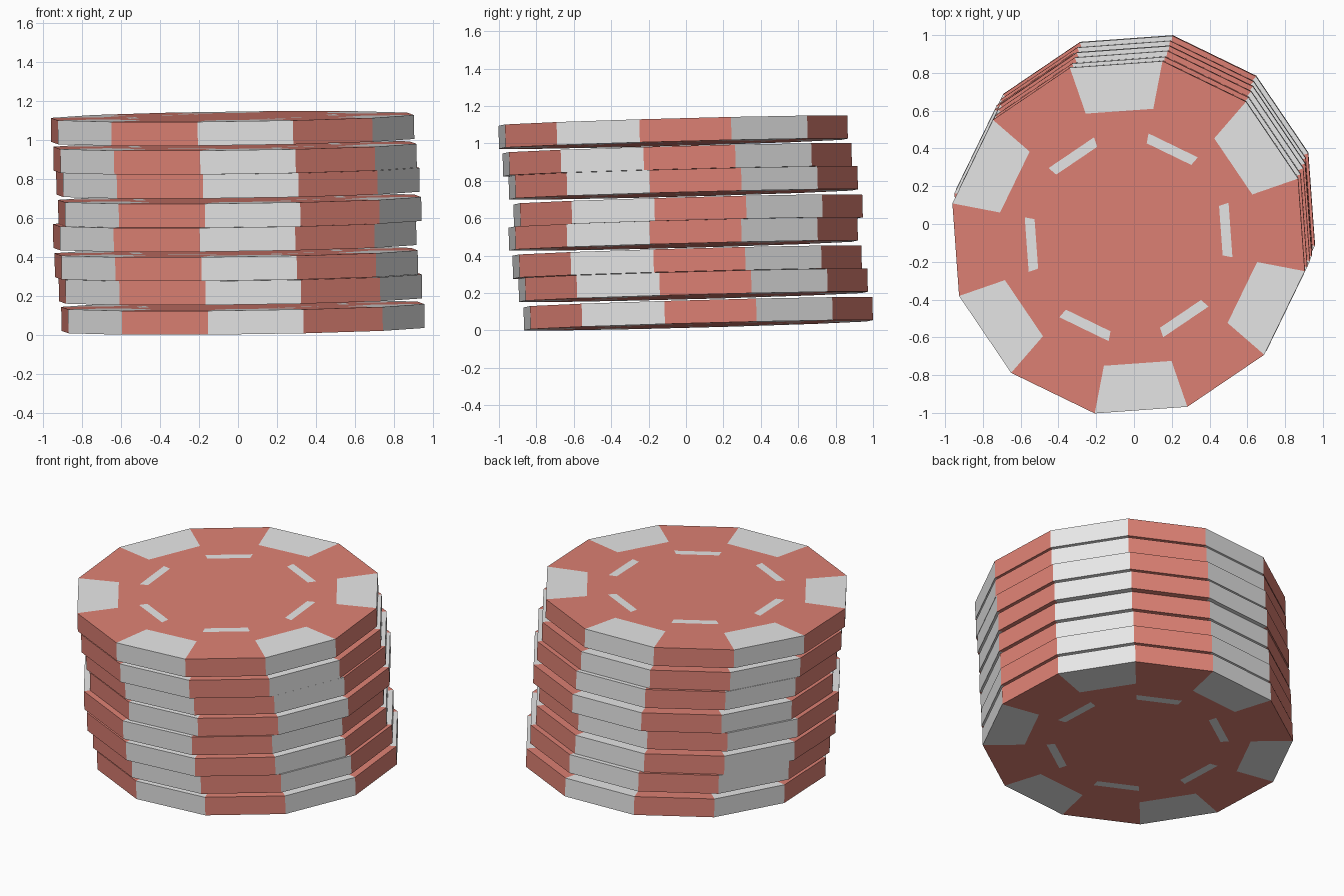
import bpy, bmesh
from math import cos, sin, radians

cube = bpy.data.objects.get("Cube")
if cube:
    bpy.data.objects.remove(cube)


def make_material(name, rgb):
    mat = bpy.data.materials.new(name)
    mat.use_nodes = True
    mat.diffuse_color = (*rgb, 1)
    mat.node_tree.nodes["Principled BSDF"].inputs["Base Color"].default_value = (*rgb, 1)
    return mat


RED, WHITE = 0, 1
materials = [make_material("clay red", (0.73, 0.22, 0.175)),
             make_material("off white", (0.8, 0.8, 0.8))]

SIDES = 12
START = -100.9          # angle of the first corner, degrees
THICK = 0.123
HUB, DASH, PATCH, RIM = 0.507, 0.56, 0.693, 0.95   # ring radii


def build_chip():
    """Twelve-sided disc made of concentric rings; faces coloured by ring and sector."""
    bm = bmesh.new()
    profile = [(r, 0) for r in (HUB, DASH, PATCH, RIM)]
    profile += [(r, THICK) for r in (RIM, PATCH, DASH, HUB)]
    angles = [radians(START + i * 360 / SIDES) for i in range(SIDES)]
    rings = [[bm.verts.new((r * cos(a), r * sin(a), z)) for a in angles]
             for r, z in profile]

    # Bands in profile order: dash, plain, edge patch, side wall, then back inward
    bands = ["dash", "plain", "patch", "patch", "patch", "plain", "dash"]
    for band, low, high in zip(bands, rings, rings[1:]):
        for i in range(SIDES):
            j = (i + 1) % SIDES
            face = bm.faces.new((low[i], low[j], high[j], high[i]))
            even = i % 2 == 0
            white = (band == "patch" and even) or (band == "dash" and not even)
            face.material_index = WHITE if white else RED

    # Flat centres
    bm.faces.new(list(reversed(rings[0])))
    bm.faces.new(rings[-1])
    bmesh.ops.recalc_face_normals(bm, faces=bm.faces[:])
    mesh = bpy.data.meshes.new("chip")
    bm.to_mesh(mesh)
    bm.free()
    for mat in materials:
        mesh.materials.append(mat)
    return mesh


chip_mesh = build_chip()

# Stack of slightly tilted, shifted chips: centre x, centre y, base height
stack = [(0.026, 0.067, 0.0), (0.013, 0.040, 0.152), (-0.008, 0.008, 0.276),
         (-0.016, -0.013, 0.426), (0.010, 0.013, 0.550), (0.0, -0.013, 0.700),
         (-0.014, -0.045, 0.823), (-0.027, -0.067, 0.971)]
for n, (x, y, z) in enumerate(stack, 1):
    chip = bpy.data.objects.new(f"chip_{n}", chip_mesh)
    chip.location = (x, y, z + 0.0275)
    chip.rotation_euler = (0.027, -0.013, 0)
    bpy.context.collection.objects.link(chip)
